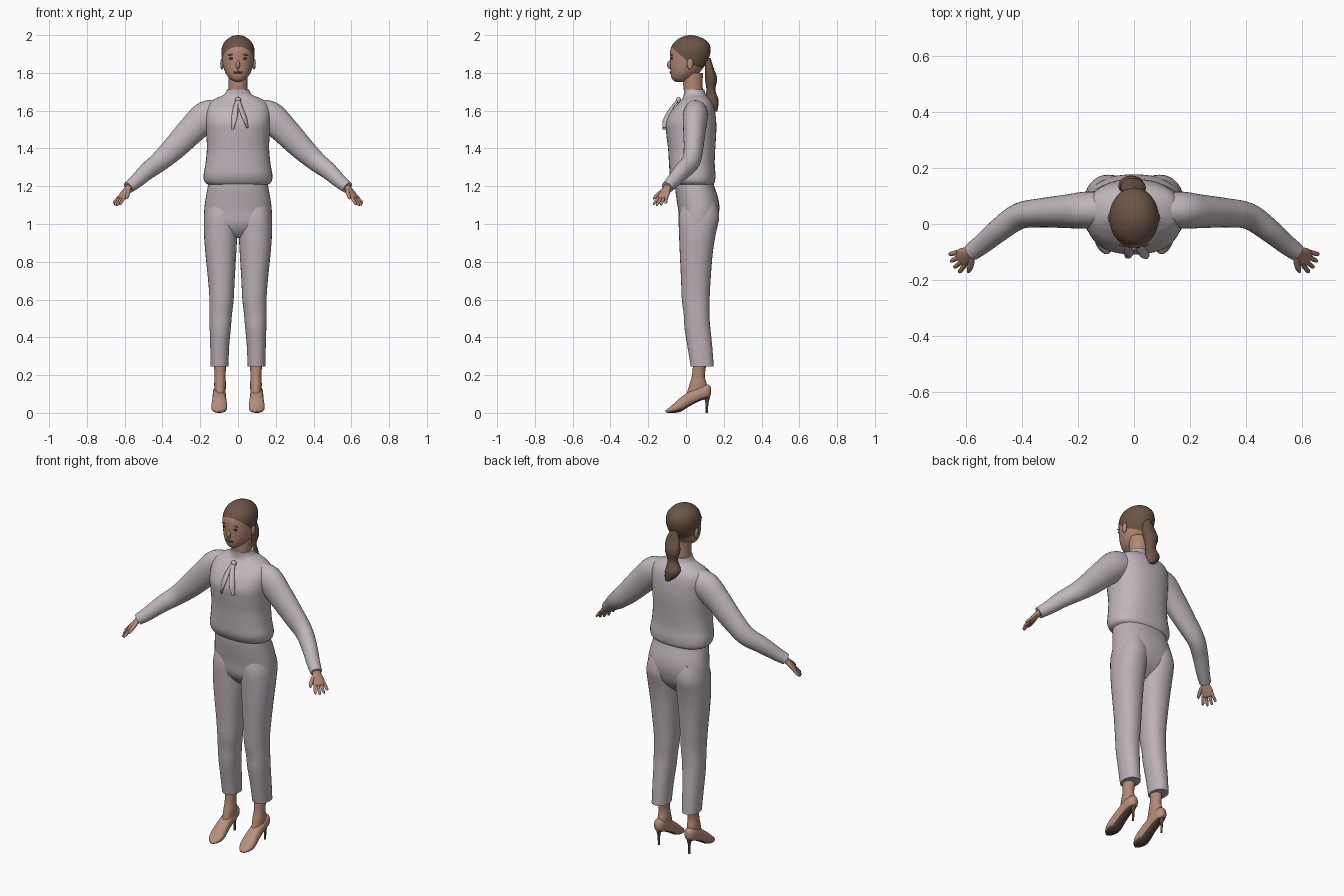
import bpy, bmesh, math
from mathutils import Vector, Matrix


def material(name, rgb):
    m = bpy.data.materials.new(name)
    m.diffuse_color = (*rgb, 1)
    return m


SHIRT = material("blouse_lilac_grey", (0.53, 0.47, 0.50))
PANTS = material("trouser_lilac_grey", (0.50, 0.44, 0.47))
SKIN = material("skin", (0.45, 0.25, 0.18))
HAIR = material("hair_brown", (0.15, 0.09, 0.06))
SHOE = material("shoe_beige", (0.47, 0.28, 0.20))
SOLE = material("sole_dark", (0.10, 0.06, 0.05))
LIPS = material("lips", (0.30, 0.12, 0.10))
EYES = material("eye_dark", (0.06, 0.04, 0.035))


def spline(keys, n):
    """Catmull-Rom resampling of key tuples."""
    out = []
    for i in range(len(keys) - 1):
        p0, p1 = keys[max(i - 1, 0)], keys[i]
        p2, p3 = keys[i + 1], keys[min(i + 2, len(keys) - 1)]
        for k in range(n):
            t = k / n
            out.append([0.5 * (2 * b + (c - a) * t + (2 * a - 5 * b + 4 * c - d) * t * t
                               + (3 * b - a - 3 * c + d) * t ** 3)
                        for a, b, c, d in zip(p0, p1, p2, p3)])
    out.append(list(keys[-1]))
    return out


def oval(center, u, v, p, sides):
    """Superellipse ring spanned by the half-axes u and v."""
    pts = []
    for i in range(sides):
        a = 2 * math.pi * i / sides
        c, s = math.cos(a), math.sin(a)
        pts.append(center + u * math.copysign(abs(c) ** (2 / p), c)
                   + v * math.copysign(abs(s) ** (2 / p), s))
    return pts


def finish(name, bm, mats):
    bmesh.ops.recalc_face_normals(bm, faces=bm.faces)
    me = bpy.data.meshes.new(name)
    bm.to_mesh(me)
    bm.free()
    for m in mats:
        me.materials.append(m)
    ob = bpy.data.objects.new(name, me)
    bpy.context.collection.objects.link(ob)
    return ob


def skin_rings(rings):
    bm = bmesh.new()
    rows = [[bm.verts.new(p) for p in r] for r in rings]
    n = len(rows[0])
    for r, q in zip(rows, rows[1:]):
        for i in range(n):
            bm.faces.new((r[i], r[(i + 1) % n], q[(i + 1) % n], q[i]))
    bm.faces.new(rows[0][::-1])
    bm.faces.new(rows[-1])
    return bm


def stack(keys, n=4, p=2.0, sides=32):
    """Upright body; keys: z, centre x, half width, front y, back y."""
    return skin_rings([oval(Vector((cx, (f + b) / 2, z)), Vector((hx, 0, 0)),
                            Vector((0, (b - f) / 2, 0)), p, sides)
                       for z, cx, hx, f, b in spline(keys, n)])


def tube(keys, n=4, sides=20):
    """Body along a path; keys: x, y, z, sideways radius, upward radius."""
    ks = spline(keys, n)
    pts = [Vector(k[:3]) for k in ks]
    rings = []
    for i, k in enumerate(ks):
        t = (pts[min(i + 1, len(ks) - 1)] - pts[max(i - 1, 0)]).normalized()
        s = t.cross(Vector((0, 0, 1))).normalized()
        rings.append(oval(pts[i], s * k[3], s.cross(t) * k[4], 2, sides))
    return skin_rings(rings)


def blob(name, loc, radii, mat, rot=0):
    bm = bmesh.new()
    mtx = (Matrix.Translation(loc) @ Matrix.Rotation(rot, 4, 'Y')
           @ Matrix.Diagonal((*radii, 1)))
    bmesh.ops.create_uvsphere(bm, u_segments=16, v_segments=10, radius=1, matrix=mtx)
    return finish(name, bm, [mat])


# Head, cut along the hairline and coloured above it
bm = stack([(1.752, 0, .015, -.055, -.02), (1.768, 0, .042, -.074, .03),
            (1.80, 0, .066, -.082, .07), (1.84, 0, .080, -.084, .10),
            (1.88, 0, .086, -.085, .122), (1.92, 0, .088, -.083, .130),
            (1.955, 0, .077, -.068, .122), (1.98, 0, .055, -.04, .095),
            (1.995, 0, .028, -.008, .058), (2.0, 0, .004, .018, .028)], 5)
hairlines = [(1.868, -0.9), (1.851, -0.3)]
for z0, slope in hairlines:
    bmesh.ops.bisect_plane(bm, geom=bm.verts[:] + bm.edges[:] + bm.faces[:],
                           plane_co=(0, 0, z0), plane_no=(0, -slope, 1))
for f in bm.faces:
    c = f.calc_center_median()
    f.material_index = int(all(c.z > z0 + s * c.y for z0, s in hairlines))
finish("head", bm, [SKIN, HAIR])
finish("neck", stack([(1.60, 0, .065, 0, .10), (1.68, 0, .053, -.008, .092),
                      (1.74, 0, .050, -.015, .088), (1.80, 0, .052, -.01, .09)]), [SKIN])
finish("ponytail", stack([(1.88, 0, .015, .09, .13), (1.83, 0, .04, .10, .145),
                          (1.77, -.005, .045, .10, .165), (1.71, -.005, .030, .108, .155),
                          (1.66, -.012, .043, .10, .172), (1.62, 0, .034, .115, .17),
                          (1.595, .012, .012, .14, .165)]), [HAIR])

# Face details
blob("nose", (0, -.084, 1.843), (.011, .016, .023), SKIN)
blob("upper_lip", (0, -.081, 1.805), (.025, .006, .004), LIPS)
blob("lower_lip", (0, -.080, 1.798), (.020, .006, .005), LIPS)
for s in (-1, 1):
    blob("eye", (s * .034, -.075, 1.876), (.014, .005, .006), EYES)
    blob("eyebrow", (s * .036, -.075, 1.896), (.018, .005, .003), HAIR, s * .12)
    blob("ear", (s * .085, .022, 1.848), (.009, .017, .030), SKIN)

# Blouse body with a gathered hem and stand collar
finish("blouse", stack([(1.205, 0, .150, -.05, .14), (1.222, 0, .176, -.068, .152),
                        (1.26, 0, .182, -.085, .156), (1.32, 0, .172, -.09, .152),
                        (1.40, 0, .165, -.095, .155), (1.48, 0, .168, -.105, .160),
                        (1.54, 0, .172, -.107, .160), (1.60, 0, .172, -.078, .153),
                        (1.64, 0, .155, -.042, .140), (1.665, 0, .118, -.018, .122),
                        (1.685, 0, .074, -.012, .104), (1.712, 0, .058, -.012, .097)],
                       5, 2.35, 40), [SHIRT])

# Neck bow with two hanging ribbons
blob("bow_knot", (0, -.04, 1.655), (.016, .014, .017), SHIRT)
for s, end, drop in ((-1, -.028, 1.50), (1, .05, 1.51)):
    finish("bow_ribbon", tube([(0, -.035, 1.665, .008, .006), (s * .012, -.072, 1.62, .013, .007),
                               (end * .7, -.106, 1.56, .016, .008),
                               (end, -.115, drop, .010, .005)]), [SHIRT])

# Trousers: hips and two tapered legs
finish("trouser_hips", stack([(1.24, 0, .155, -.055, .14), (1.20, 0, .160, -.058, .15),
                              (1.13, 0, .172, -.05, .172), (1.07, 0, .179, -.041, .176),
                              (1.0, 0, .178, -.034, .158), (.955, 0, .145, -.01, .125),
                              (.925, 0, .06, .02, .09)], 4, 2.3, 40), [PANTS])
for s in (-1, 1):
    finish("trouser_leg", stack([(z, s * cx, hx, f, b) for z, cx, hx, f, b in (
        (1.12, .085, .075, -.02, .160), (1.04, .091, .087, -.038, .176),
        (.95, .092, .088, -.037, .158), (.85, .091, .082, -.033, .142),
        (.70, .088, .070, -.026, .130), (.60, .087, .064, -.022, .125),
        (.52, .092, .060, -.012, .124), (.45, .094, .056, -.008, .129),
        (.35, .097, .050, .008, .139), (.245, .098, .047, .025, .147))], 4, 2.2), [PANTS])

    # Ankle and high-heeled shoe
    finish("ankle", stack([(z, s * .095, hx, f, b) for z, hx, f, b in (
        (.30, .036, .04, .115), (.20, .029, .032, .100),
        (.15, .031, .018, .110), (.09, .028, .0, .112))]), [SKIN])
    rings = []
    for y, lo, hi, hx in spline([(.132, .095, .135, .012), (.115, .078, .15, .028),
                                 (.07, .062, .14, .034), (.02, .036, .115, .036),
                                 (-.03, .006, .08, .041), (-.065, .0, .048, .040),
                                 (-.092, .0, .026, .025), (-.108, .004, .014, .006)], 4):
        lo = max(lo, 0)
        rings.append(oval(Vector((s * .099, y, (lo + hi) / 2)), Vector((hx, 0, 0)),
                          Vector((0, 0, (hi - lo) / 2)), 2.3, 24))
    bm = skin_rings(rings)
    bmesh.ops.recalc_face_normals(bm, faces=bm.faces)
    for f in bm.faces:
        f.material_index = int(f.normal.z < -.6)
    finish("shoe", bm, [SHOE, SOLE])
    finish("shoe_heel", stack([(.0, s * .099, .006, .104, .116), (.05, s * .099, .007, .103, .119),
                               (.08, s * .099, .013, .095, .126), (.10, s * .099, .02, .085, .130)],
                              3, 2, 12), [SOLE])

    # Sleeve
    finish("sleeve", tube([(s * x, y, z, a, b) for x, y, z, a, b in (
        (.09, .052, 1.585, .060, .070), (.165, .05, 1.570, .066, .082),
        (.24, .045, 1.503, .060, .075), (.33, .04, 1.410, .052, .065),
        (.41, .028, 1.335, .047, .054), (.48, -.02, 1.280, .042, .046),
        (.54, -.07, 1.225, .036, .037), (.580, -.10, 1.193, .032, .031))], 5, 28), [SHIRT])

    # Hand: palm, four fingers and a thumb
    wrist = Vector((.575, -.096, 1.198))
    along = Vector((.55, -.37, -.75)).normalized()
    across = Vector((-.56, -.83, 0)).normalized()

    def hand_key(d, o, a, b):
        p = wrist + along * d + across * o
        return (s * p.x, p.y, p.z, a, b)

    finish("palm", tube([hand_key(-.01, 0, .023, .019), hand_key(.02, 0, .024, .016),
                         hand_key(.05, 0, .033, .014), hand_key(.08, 0, .031, .011),
                         hand_key(.086, 0, .024, .006)]), [SKIN])
    for o, length in ((-.025, .048), (-.009, .062), (.008, .066), (.024, .058)):
        finish("finger", tube([hand_key(.07, o, .009, .009),
                               hand_key(.07 + length * .5, o * 1.25, .0085, .008),
                               hand_key(.07 + length * .9, o * 1.45, .007, .006),
                               hand_key(.07 + length, o * 1.5, .002, .002)], 3, 10), [SKIN])
    finish("thumb", tube([hand_key(.02, .012, .012, .011), hand_key(.05, .036, .011, .010),
                          hand_key(.075, .049, .009, .008), hand_key(.088, .054, .003, .003)],
                         3, 10), [SKIN])

# Smooth shading with sharp rims kept
for ob in bpy.context.scene.objects:
    ob.select_set(True)
    bpy.context.view_layer.objects.active = ob
bpy.ops.object.shade_smooth_by_angle(angle=math.radians(50))
